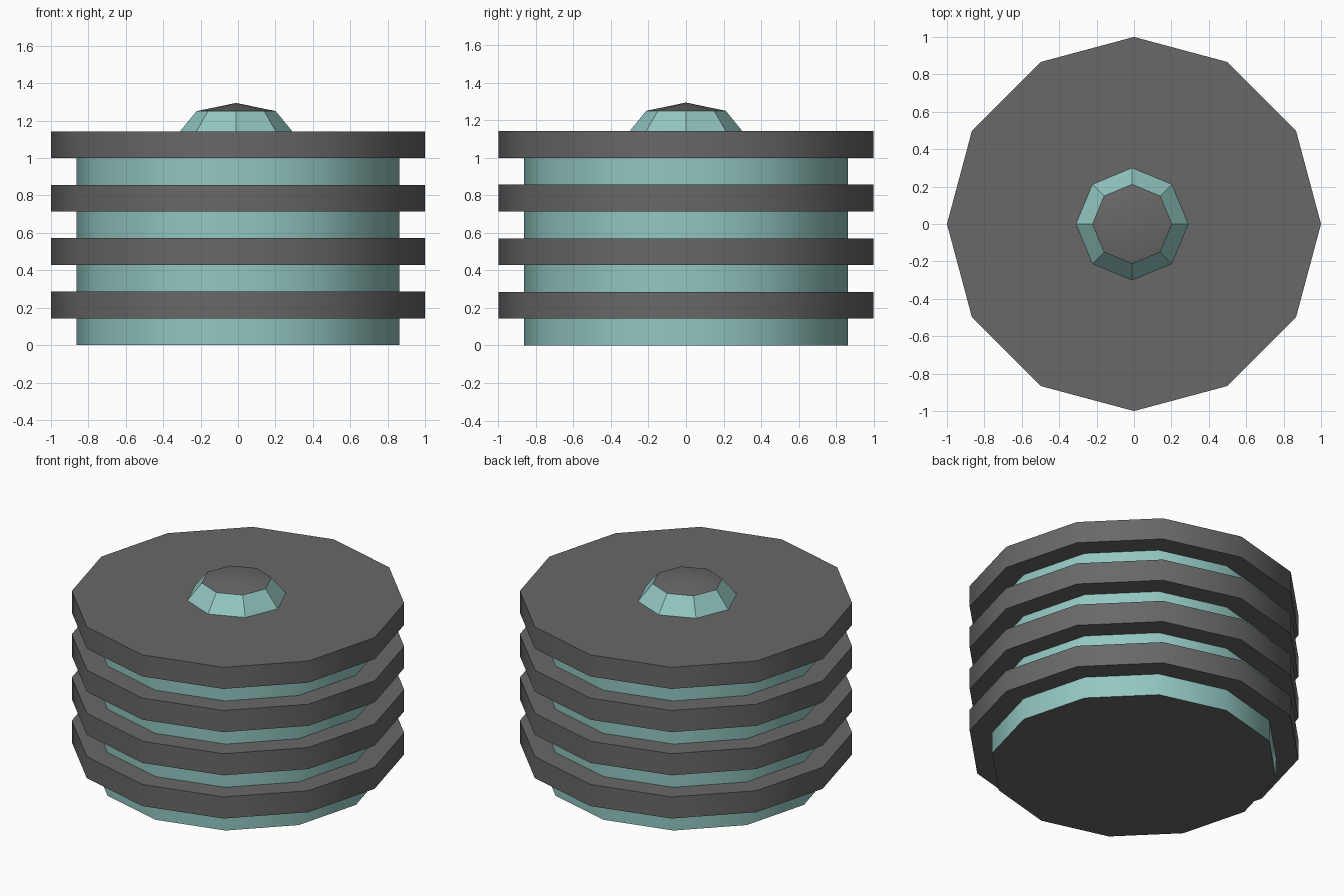
import bpy, bmesh, math

if "Cube" in bpy.data.objects:
    bpy.data.objects.remove(bpy.data.objects["Cube"])


def material(name, rgb):
    m = bpy.data.materials.new(name)
    m.diffuse_color = (*rgb, 1)
    m.use_nodes = True
    m.node_tree.nodes["Principled BSDF"].inputs["Base Color"].default_value = m.diffuse_color
    return m


GREY = material("dark grey", (0.138, 0.138, 0.138))
TEAL = material("pale teal", (0.29, 0.57, 0.53))


def lathe(name, profile, sides, center_x=0.0, grey_rule=None, mats=(GREY,)):
    """Stack of rings (radius, z); radius 0 makes a point, open ends are capped."""
    bm = bmesh.new()
    rings = []
    for r, z in profile:
        count = sides if r > 0 else 1
        rings.append([bm.verts.new((center_x + r * math.cos(i * math.tau / sides),
                                    r * math.sin(i * math.tau / sides), z))
                      for i in range(count)])
    for low, high in zip(rings, rings[1:]):
        for i in range(sides):
            j = (i + 1) % sides
            if len(high) == 1:
                bm.faces.new((low[i], low[j], high[0]))
            else:
                bm.faces.new((low[i], low[j], high[j], high[i]))
    bm.faces.new(rings[0][::-1])
    if len(rings[-1]) > 1:
        bm.faces.new(rings[-1])
    bm.normal_update()
    for f in bm.faces:
        if grey_rule and grey_rule(f):
            f.material_index = 1
    mesh = bpy.data.meshes.new(name)
    bm.to_mesh(mesh)
    bm.free()
    for m in mats:
        mesh.materials.append(m)
    ob = bpy.data.objects.new(name, mesh)
    bpy.context.collection.objects.link(ob)
    bpy.ops.object.select_all(action='DESELECT')
    ob.select_set(True)
    bpy.context.view_layer.objects.active = ob
    bpy.ops.object.shade_smooth_by_angle(angle=math.radians(31))
    return ob


STEP = 1 / 7  # height of every layer

# Alternating narrow drums and wide plates
for k in range(4):
    z = 2 * k * STEP
    lathe(f"drum_{k + 1}", [(0.863, z), (0.863, z + STEP)], 12,
          grey_rule=lambda f: abs(f.normal.z) > 0.5, mats=(TEAL, GREY))
    lathe(f"plate_{k + 1}", [(1.0, z + STEP), (1.0, z + 2 * STEP)], 12)

# Faceted knob with grey cap
top = 8 * STEP
lathe("knob", [(0.30, top), (0.212, top + 0.108), (0, top + 0.152)], 8, center_x=-0.01,
      grey_rule=lambda f: f.normal.z > 0.8, mats=(TEAL, GREY))
